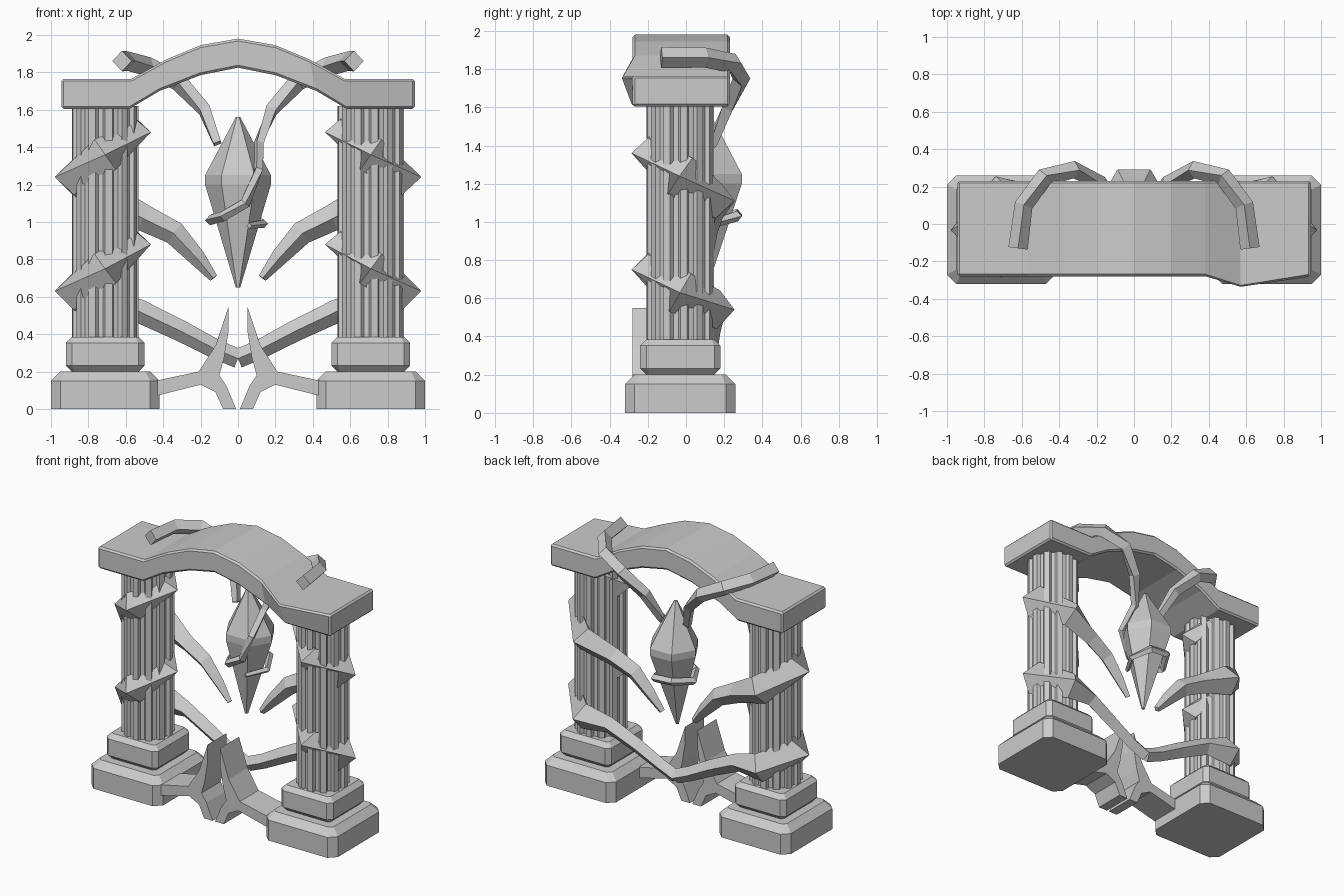
import bpy, bmesh, math
from mathutils import Vector

if "Cube" in bpy.data.objects:
    bpy.data.objects.remove(bpy.data.objects["Cube"])

Z = Vector((0, 0, 1))
CX, CY = 0.71, -0.03   # column centre


def finish(bm, name, bevel=0.0):
    bmesh.ops.recalc_face_normals(bm, faces=bm.faces)
    me = bpy.data.meshes.new(name)
    bm.to_mesh(me)
    bm.free()
    ob = bpy.data.objects.new(name, me)
    bpy.context.collection.objects.link(ob)
    if bevel:
        m = ob.modifiers.new("bevel", 'BEVEL')
        m.width, m.segments, m.limit_method = bevel, 1, 'ANGLE'
        m.angle_limit = math.radians(40)
    return ob


def bridge(name, rings, bevel=0.0):
    """Closed skin through rings of equal length, capped at both ends."""
    bm = bmesh.new()
    vs = [[bm.verts.new(p) for p in r] for r in rings]
    n = len(vs[0])
    for a, b in zip(vs, vs[1:]):
        for i in range(n):
            j = (i + 1) % n
            bm.faces.new((a[i], a[j], b[j], b[i]))
    bm.faces.new(vs[0])
    bm.faces.new(vs[-1])
    return finish(bm, name, bevel)


def block(name, c, hx, hy, z0, z1, ch, bottom):
    """Block with chamfered upright and top edges, optionally the bottom too."""
    def ring(d, z):
        x, y = hx - d, hy - d
        k = max(ch - d * 0.5, 0.01)
        pts = [(x, y - k), (x - k, y), (k - x, y), (-x, y - k),
               (-x, k - y), (k - x, -y), (x - k, -y), (x, k - y)]
        return [(c[0] + a, c[1] + b, z) for a, b in pts]
    rings = [ring(0, z0)] if not bottom else [ring(ch, z0), ring(0, z0 + ch)]
    bridge(name, rings + [ring(0, z1 - ch), ring(ch, z1)])


def vine(name, pts, side, up, s=1):
    """Diamond-section tendril; points are (x, y, z, scale), mirrored by s."""
    P = [Vector((p[0] * s, p[1], p[2])) for p in pts]
    rings = []
    for i, p in enumerate(P):
        a = (P[i] - P[i - 1]).normalized() if i else Vector()
        b = (P[i + 1] - P[i]).normalized() if i < len(P) - 1 else Vector()
        t = (a + b).normalized()
        h = t.cross(Z).normalized()
        v = h.cross(t)
        k = pts[i][3]
        rings.append([p + h * side * k, p + v * up * k, p - h * side * k, p - v * up * k])
    bridge(name, rings)


R = 0.17
for s, tag in ((1, "right"), (-1, "left")):
    # pedestal
    block("plinth_" + tag, (s * CX, -0.03), 0.29, 0.29, 0, 0.2, 0.05, False)
    block("column_base_" + tag, (s * CX, -0.03), 0.21, 0.21, 0.2, 0.385, 0.032, True)

    # fluted shaft
    n = 12
    flute = []
    for i in range(n):
        for f, r in ((0.0, 0.177), (0.42, 0.177), (0.55, 0.155), (0.87, 0.155)):
            a = (i + f) * math.tau / n
            flute.append((s * CX + r * math.cos(a), CY + r * math.sin(a)))
    bridge("column_" + tag, [[(x, y, z) for x, y in flute] for z in (0.37, 1.62)])

    # vines wrapping the shaft, ending in free tendrils
    vine("upper_vine_" + tag, [
        (0.63, 0.08, 1.58, 0.4), (CX - R, CY, 1.48, 0.75), (CX, CY - R, 1.36, 0.85),
        (CX + R, CY, 1.24, 1), (CX, CY + R + 0.03, 1.11, 0.9), (0.50, 0.13, 1.02, 0.62),
        (0.34, 0.11, 0.94, 0.55), (0.22, 0.1, 0.81, 0.4), (0.13, 0.09, 0.7, 0.2)], 0.1, 0.115, s)
    vine("lower_vine_" + tag, [
        (0.63, 0.08, 0.98, 0.4), (CX - R, CY, 0.88, 0.75), (CX, CY - R, 0.75, 0.85),
        (CX + R, CY, 0.63, 1), (CX, CY + R + 0.03, 0.54, 0.9), (0.52, 0.15, 0.52, 0.55),
        (0.31, 0.13, 0.42, 0.5), (0.12, 0.12, 0.32, 0.45), (0, 0.12, 0.27, 0.45)], 0.1, 0.115, s)

    # forked root between the plinths
    root = [(0.5, 0.15), (0.42, 0.155), (0.21, 0.2), (0.12, 0.34), (0.05, 0.55),
            (0.05, 0.42), (0.075, 0.27), (0.1, 0.18), (0.06, 0.12), (0.01, 0),
            (0.08, 0), (0.12, 0.09), (0.2, 0.13), (0.42, 0.075), (0.5, 0.07)]
    bridge("root_" + tag, [[(s * x, y, z) for x, z in root] for y in (-0.28, -0.06)])

# arch lintel, with one front corner pushed forward
top = [(0.945, 1.765), (0.57, 1.765), (0.38, 1.87), (0.2, 1.945), (0, 1.98)]
bot = [(0.945, 1.605), (0.58, 1.605), (0.42, 1.7), (0.2, 1.785), (0, 1.825)]
full = lambda h: [(-x, z) for x, z in h] + [(x, z) for x, z in h[-2::-1]]
rings = []
for (xt, zt), (xb, zb) in zip(full(top), full(bot)):
    push = 0.06 if abs(xt - 0.57) < 0.01 else 0
    rings.append([(xt, -0.28 - push, zt), (xt, 0.23, zt), (xb, 0.23, zb), (xb, -0.28, zb)])
bridge("arch", rings, 0.012)

# hanging seed pod
rings = [[(r * math.cos(i * math.tau / 6), y + r * math.sin(i * math.tau / 6), z) for i in range(6)]
         for z, r, y in ((0.65, 0.012, 0.1), (1.2, 0.176, 0.14), (1.25, 0.176, 0.14), (1.56, 0.012, 0.12))]
bridge("pod", rings)

# vines draped over the arch down to the pod
drape = [(0.62, -0.13, 1.86, 1), (0.59, 0.1, 1.86, 0.95), (0.48, 0.25, 1.83, 0.95),
         (0.32, 0.29, 1.75, 0.9), (0.18, 0.22, 1.6, 0.75), (0.11, 0.14, 1.42, 0.55)]
vine("drape_left", drape, 0.052, 0.055, -1)
vine("drape_right", drape + [(0.11, 0.0, 1.28, 0.5), (0.04, -0.01, 1.1, 0.5),
                             (-0.08, 0.0, 1.03, 0.5), (-0.15, 0.13, 1.01, 0.5),
                             (-0.07, 0.27, 1.04, 0.5), (0.07, 0.27, 1.03, 0.5),
                             (0.14, 0.14, 0.99, 0.4), (0.06, 0.0, 0.98, 0.3)], 0.052, 0.055)
